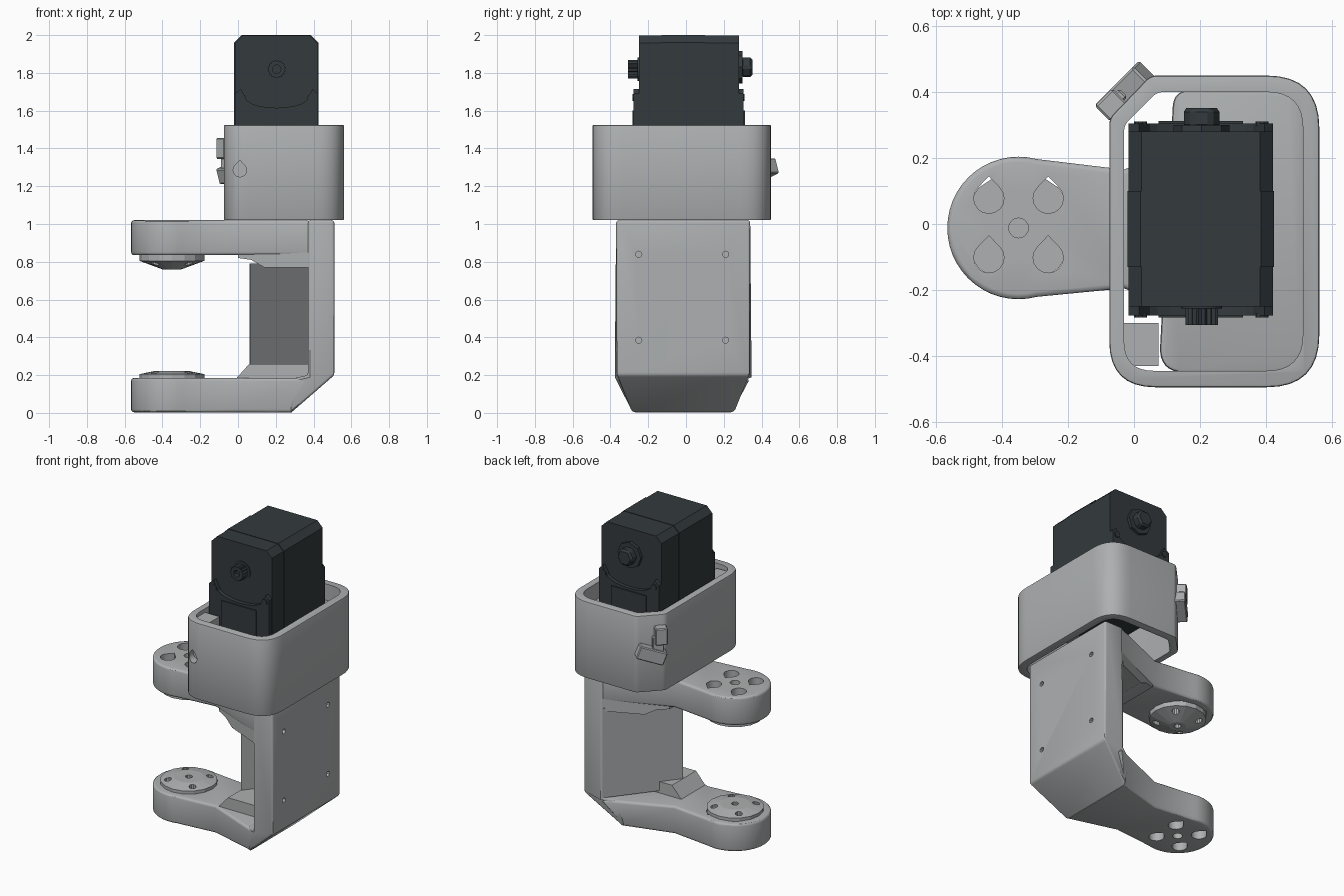
import bpy, bmesh
from math import pi, sin, cos, radians
from mathutils import Vector, Matrix

old = bpy.data.objects.get("Cube")
if old:
    bpy.data.objects.remove(old)


def material(name, rgb):
    m = bpy.data.materials.new(name)
    m.use_nodes = True
    m.diffuse_color = (*rgb, 1)
    m.node_tree.nodes["Principled BSDF"].inputs["Base Color"].default_value = (*rgb, 1)
    return m


GREY = material("printed grey", (0.42, 0.435, 0.44))
DARK = material("motor charcoal", (0.033, 0.042, 0.047))


def activate(ob):
    bpy.ops.object.select_all(action='DESELECT')
    ob.select_set(True)
    bpy.context.view_layer.objects.active = ob


def soften(ob, width, segs):
    b = ob.modifiers.new("soft_edges", 'BEVEL')
    b.width, b.segments, b.limit_method, b.angle_limit = width, segs, 'ANGLE', radians(35)
    activate(ob)
    bpy.ops.object.modifier_apply(modifier=b.name)


def finish(name, bm, mat, bevel=0, segs=2):
    bmesh.ops.recalc_face_normals(bm, faces=bm.faces)
    mesh = bpy.data.meshes.new(name)
    bm.to_mesh(mesh)
    bm.free()
    mesh.materials.append(mat)
    ob = bpy.data.objects.new(name, mesh)
    bpy.context.collection.objects.link(ob)
    if bevel:
        soften(ob, bevel, segs)
    return ob


def prism(name, pts, axis, lo, hi, mat=GREY, bevel=0, segs=2):
    """Extrude a 2D outline along an axis."""
    place = {'x': lambda a, b, h: (h, a, b), 'y': lambda a, b, h: (a, h, b),
             'z': lambda a, b, h: (a, b, h)}[axis]
    bm = bmesh.new()
    low, high = [[bm.verts.new(place(a, b, h)) for a, b in pts] for h in (lo, hi)]
    bm.faces.new(low)
    bm.faces.new(high)
    n = len(pts)
    for i in range(n):
        j = (i + 1) % n
        bm.faces.new((low[i], low[j], high[j], high[i]))
    return finish(name, bm, mat, bevel, segs)


def rect(x0, x1, y0, y1):
    return [(x0, y0), (x1, y0), (x1, y1), (x0, y1)]


def circle(cx, cy, r, n=16):
    return [(cx + r * cos(2 * pi * i / n), cy + r * sin(2 * pi * i / n)) for i in range(n)]


def teardrop(cx, cy, r):
    arc = [radians(135 + 270 * i / 12) for i in range(13)]
    return [(cx + r * cos(a), cy + r * sin(a)) for a in arc] + [(cx, cy + r * 1.45)]


def rounded(corners, n=8):
    """Outline with each (x, y, radius) corner eased by a curve."""
    out = []
    for i, (x, y, r) in enumerate(corners):
        p = Vector((x, y))
        a = p + (Vector(corners[i - 1][:2]) - p).normalized() * r
        b = p + (Vector(corners[(i + 1) % len(corners)][:2]) - p).normalized() * r
        for k in range(n + 1):
            t = k / n
            out.append(tuple(a * (1 - t) ** 2 + p * 2 * t * (1 - t) + b * t * t))
    return out


def cut(ob, *cutters):
    for c in cutters:
        m = ob.modifiers.new("cut", 'BOOLEAN')
        m.operation, m.solver, m.object = 'DIFFERENCE', 'EXACT', c
        activate(ob)
        bpy.ops.object.modifier_apply(modifier=m.name)
        bpy.data.objects.remove(c)


def smooth(ob):
    activate(ob)
    bpy.ops.object.shade_smooth_by_angle(angle=radians(30))


# Spine: upright plate with a sloped lower corner, tapered towards the base
MID = -0.015
profile = [(0.28, 0), (0.51, 0.2), (0.51, 1.02), (0.37, 1.02), (0.37, 0.2), (0.28, 0.18)]
spine = prism("spine", profile, 'y', -0.37, 0.34)
for v in spine.data.vertices:
    if v.co.z < 0.01:
        v.co.y = MID + (v.co.y - MID) * 0.77
    elif v.co.x < 0.3:
        v.co.y = MID + (v.co.y - MID) * 0.85
soften(spine, 0.014, 3)
for y in (-0.25, 0.21):
    for z in (0.385, 0.84):
        cut(spine, prism("screw_cutter", circle(y, z, 0.016, 12), 'x', 0.44, 0.6))
smooth(spine)

# Slanted web between the arms, and the gussets at its ends
prism("web", [(0.37, 0.34), (0.37, 0.33), (0.065, -0.06), (0.06, -0.055)], 'z', 0.2, 0.79)
prism("lower_gusset", [(-0.03, 0.16), (0.06, 0.26), (0.38, 0.26), (0.38, 0.16)],
      'y', -0.19, 0.06)
gusset = prism("upper_gusset", [(0.0, 0.85), (0.0, 0.82), (0.07, 0.81), (0.14, 0.77),
                                (0.38, 0.77), (0.38, 0.85)], 'y', -1, 1)
for v in gusset.data.vertices:
    v.co.y = MID + v.co.y * (0.185 + 0.44 * v.co.x)

# Fork arms with round ends, flared roots and teardrop screw holes
CX, CY = -0.35, -0.012
holes = [(CX + sx * 0.09, CY + sy * 0.09) for sx in (-1, 1) for sy in (-1, 1)]


def fork_arm(name, lo, hi, tapered):
    arc = [radians(75 + 210 * i / 28) for i in range(29)]
    outline = [(CX + 0.216 * cos(a), CY + 0.216 * sin(a)) for a in arc]
    outline += [(-0.03, MID - 0.18), (0.38, MID - 0.352),
                (0.38, MID + 0.352), (-0.03, MID + 0.18)]
    arm = prism(name, outline, 'z', lo, hi, GREY, 0.016, 3)
    if tapered:
        for v in arm.data.vertices:
            if v.co.x > 0.2 and v.co.z < 0.05:
                v.co.x = min(v.co.x, 0.285)
                v.co.y = MID + (v.co.y - MID) * 0.77
    for x, y in holes:
        cut(arm, prism("hole_cutter", teardrop(x, y, 0.046), 'z', lo - 0.1, hi + 0.1))
    cut(arm, prism("hole_cutter", circle(CX, CY, 0.03), 'z', lo - 0.1, hi + 0.1))
    smooth(arm)


# Horn discs: shallow cones with blind pin holes on the facing sides
def horn_disc(name, base, mid, tip, tip_radius):
    rings = [(0.172, base), (0.172, mid), (tip_radius, tip)]
    bm = bmesh.new()
    loops = [[bm.verts.new((x, y, z)) for x, y in circle(CX, CY, r, 16)] for r, z in rings]
    bm.faces.new(loops[0])
    bm.faces.new(loops[-1])
    for a, b in zip(loops, loops[1:]):
        for i in range(16):
            bm.faces.new((a[i], a[i - 1], b[i - 1], b[i]))
    disc = finish(name, bm, GREY)
    ends = sorted((base * 0.4 + mid * 0.6, tip * 2 - base))
    for x, y in holes + [(CX, CY)]:
        cut(disc, prism("pin_cutter", circle(x, y, 0.022, 10), 'z', *ends))


fork_arm("lower_arm", 0.003, 0.185, True)
fork_arm("upper_arm", 0.835, 1.02, False)
horn_disc("lower_horn_disc", 0.17, 0.205, 0.222, 0.09)
horn_disc("upper_horn_disc", 0.85, 0.805, 0.76, 0.05)

# Motor housing: hollow rounded shell with one cut corner
outer = [(-0.075, -0.495, 0.14), (0.562, -0.495, 0.16), (0.562, 0.45, 0.16),
         (0.05, 0.45, 0.02), (-0.075, 0.32, 0.02)]
inner = [(-0.03, -0.445, 0.09), (0.512, -0.445, 0.11), (0.512, 0.4, 0.11),
         (0.07, 0.4, 0.02), (-0.03, 0.3, 0.02)]
housing = prism("housing", rounded(outer), 'z', 1.02, 1.525, GREY, 0.008)
cut(housing, prism("well_cutter", rounded(inner), 'z', 0.9, 1.7),
    prism("hole_cutter", teardrop(0.01, 1.285, 0.036), 'y', -0.6, -0.4))
smooth(housing)

# Seat inside the housing that carries the motor
seat = [(0.075, -0.45, 0.08), (0.516, -0.45, 0.11), (0.516, 0.405, 0.11), (0.12, 0.405, 0.05)]
smooth(prism("motor_seat", rounded(seat), 'z', 1.34, 1.42, GREY, 0.01))
prism("seat_corner", rect(-0.04, 0.075, -0.43, -0.3), 'z', 1.03, 1.5)

# Cable clip on the cut corner: tilted lower hook, short upper hook, bridge
for name, shift, z, size, tilt in (("clip_upper", -0.042, 1.40, (0.075, 0.065, 0.11), 0),
                                   ("clip_lower", 0.0, 1.28, (0.175, 0.07, 0.085), -20),
                                   ("clip_bridge", -0.03, 1.33, (0.07, 0.035, 0.13), 0)):
    bm = bmesh.new()
    bmesh.ops.create_cube(bm, size=1)
    bm.transform(Matrix.Translation((-0.027 + shift, 0.403 + shift, z))
                 @ Matrix.Rotation(radians(45), 4, 'Z')
                 @ Matrix.Rotation(radians(tilt), 4, 'Y') @ Matrix.Diagonal((*size, 1)))
    finish(name, bm, GREY, 0.006, 1)


# Motor: three case sections meeting at fine steps
def case(name, y0, y1, inset):
    x0, x1, top, c = -0.02 + inset, 0.425 - inset, 2.0 - inset, 0.04
    pts = [(x0, 1.3), (x1, 1.3), (x1, top - c), (x1 - c, top), (x0 + c, top), (x0, top - c)]
    prism(name, pts, 'y', y0, y1, DARK)


case("motor_front_case", -0.25, -0.13, 0.003)
case("motor_middle_case", -0.13, 0.1, 0.0)
case("motor_back_case", 0.1, 0.28, 0.003)

# End covers with a scooped upper edge
scoop = [(0.205 + 0.165 * cos(a), 1.67 - 0.055 * sin(a))
         for a in (pi * i / 10 for i in range(11))]
cover = [(-0.016, 1.3), (0.421, 1.3), (0.421, 1.69), (0.395, 1.715)] + scoop + \
        [(0.015, 1.715), (-0.016, 1.69)]
for name, y0, y1, out in (("front_cover", -0.277, -0.24, -1), ("back_cover", 0.27, 0.305, 1)):
    prism(name, cover, 'y', y0, y1, DARK)
    face = y0 if out < 0 else y1
    prism(name + "_plate", rect(0.075, 0.33, 1.4, 1.6), 'y', face - 0.007, face + 0.007, DARK)
    for x in (0.02, 0.388):
        prism(name + "_screw", circle(x, 1.67, 0.02, 10), 'y', face - 0.006, face + 0.006, DARK)

# Output shaft with its collar, and the rear knob
spline = [(0.205 + r * cos(a), 1.82 + r * sin(a))
          for i in range(32) for r, a in [(0.05 if i % 2 else 0.042, pi * i / 16)]]
shaft = prism("output_shaft", spline, 'y', -0.306, -0.24, DARK)
cut(shaft, prism("bore_cutter", circle(0.205, 1.82, 0.022, 12), 'y', -0.4, -0.28))
prism("shaft_collar", circle(0.205, 1.82, 0.062, 24), 'y', -0.256, -0.24, DARK)
prism("rear_collar", circle(0.205, 1.83, 0.085, 8), 'y', 0.27, 0.3, DARK)
prism("rear_knob", circle(0.205, 1.83, 0.06, 6), 'y', 0.29, 0.352, DARK, 0.012, 1)
